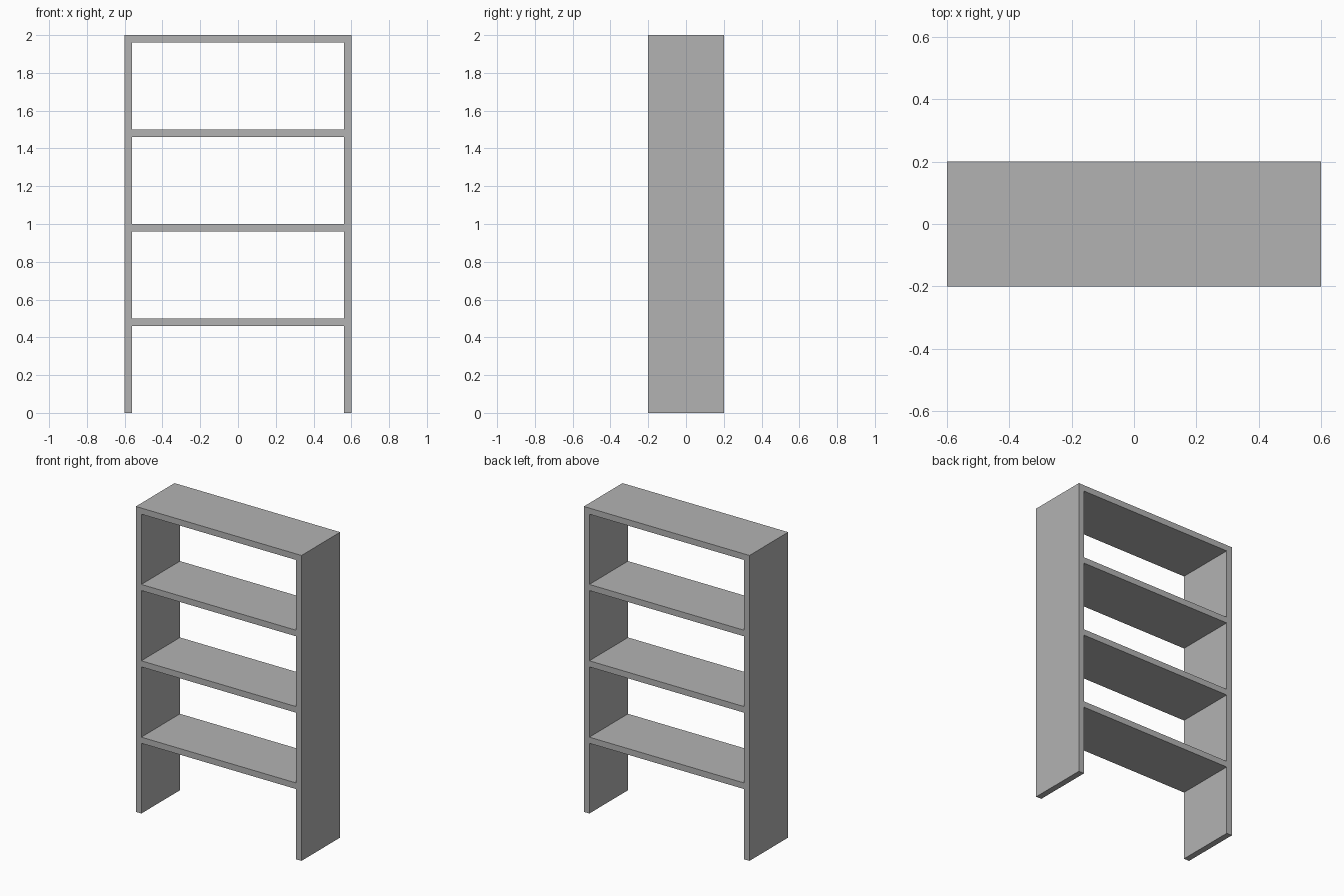
import bpy
import bmesh
from mathutils import Matrix, Vector

default = bpy.data.objects.get("Cube")
if default:
    bpy.data.objects.remove(default, do_unlink=True)

WIDTH, DEPTH, HEIGHT = 1.2, 0.4, 2.0
BOARD = 0.04
SHELVES = 4

# Plain grey for every board
grey = bpy.data.materials.new("plain_grey")
grey.use_nodes = True
colour = (0.45, 0.45, 0.45, 1)
grey.diffuse_color = colour
grey.node_tree.nodes["Principled BSDF"].inputs["Base Color"].default_value = colour


def board(name, size, centre):
    bm = bmesh.new()
    matrix = Matrix.Translation(centre) @ Matrix.Diagonal(Vector(size).to_4d())
    bmesh.ops.create_cube(bm, size=1, matrix=matrix)
    mesh = bpy.data.meshes.new(name)
    bm.to_mesh(mesh)
    bm.free()
    mesh.materials.append(grey)
    obj = bpy.data.objects.new(name, mesh)
    bpy.context.collection.objects.link(obj)
    return obj


# Upright side panels
for side, sign in (("left", 1), ("right", -1)):
    board(side + "_side_panel", (BOARD, DEPTH, HEIGHT),
          (sign * (WIDTH - BOARD) / 2, 0, HEIGHT / 2))

# Evenly spaced shelves between the panels, the last one closing the top
for i in range(1, SHELVES + 1):
    name = "top_board" if i == SHELVES else f"shelf_{i}"
    top = HEIGHT * i / SHELVES
    board(name, (WIDTH - 2 * BOARD, DEPTH, BOARD), (0, 0, top - BOARD / 2))
